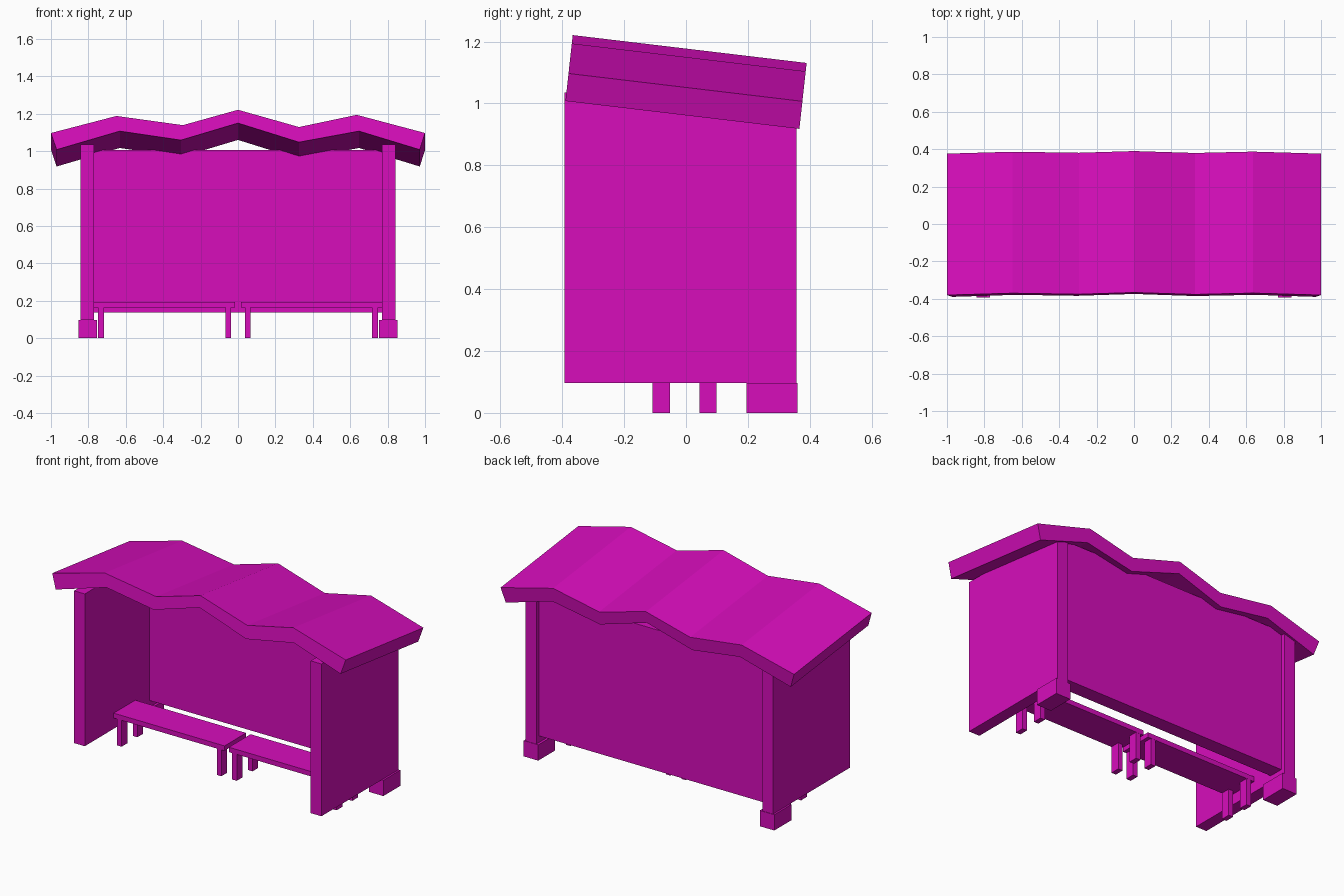
import bpy
import bmesh
from mathutils import Vector

if "Cube" in bpy.data.objects:
    bpy.data.objects.remove(bpy.data.objects["Cube"], do_unlink=True)

# One paint colour for the whole shelter
paint = bpy.data.materials.new("magenta_paint")
paint.use_nodes = True
colour = (0.68, 0.004, 0.50, 1.0)
paint.diffuse_color = colour
paint.node_tree.nodes["Principled BSDF"].inputs["Base Color"].default_value = colour


def finish(name, bm):
    bmesh.ops.recalc_face_normals(bm, faces=bm.faces)
    mesh = bpy.data.meshes.new(name)
    bm.to_mesh(mesh)
    bm.free()
    mesh.materials.append(paint)
    obj = bpy.data.objects.new(name, mesh)
    bpy.context.collection.objects.link(obj)
    return obj


def box(name, xs, ys, zs):
    """Box from its ranges along each axis."""
    bm = bmesh.new()
    bmesh.ops.create_cube(bm, size=1)
    for v in bm.verts:
        v.co = Vector([(r[0] + r[1]) / 2 + c * (r[1] - r[0])
                       for c, r in zip(v.co, (xs, ys, zs))])
    return finish(name, bm)


def mirrored(xs, side):
    return sorted(side * x for x in xs)


# Wavy roof slab, tilted down towards the back
def roof():
    top = [(-1, 1.097), (-0.65, 1.188), (-0.295, 1.139), (0, 1.221),
           (0.326, 1.129), (0.635, 1.194), (1, 1.097)]
    under = [(-0.97, 1.008), (-0.632, 1.107), (-0.305, 1.059), (0, 1.15),
             (0.326, 1.048), (0.647, 1.107), (0.972, 1.008)]
    bm = bmesh.new()
    depth = Vector((0, 0.756, -0.09))
    grid = []
    for line in (top, under):
        front = [Vector((x, -0.366 - 0.11 * (1.222 - z), z)) for x, z in line]
        grid.append([(bm.verts.new(p), bm.verts.new(p + depth)) for p in front])
    up, low = grid
    for i in range(len(top) - 1):
        bm.faces.new((up[i][0], up[i + 1][0], up[i + 1][1], up[i][1]))
        bm.faces.new((low[i][0], low[i][1], low[i + 1][1], low[i + 1][0]))
        for end in (0, 1):
            bm.faces.new((up[i][end], low[i][end], low[i + 1][end], up[i + 1][end]))
    for i in (0, -1):
        bm.faces.new((up[i][0], up[i][1], low[i][1], low[i][0]))
    finish("roof", bm)


roof()

# Back wall, raised clear of the ground
box("back_wall", (-0.77, 0.77), (0.24, 0.33), (0.137, 1.005))

for side, label in ((1, "left"), (-1, "right")):
    # Side wall and the foot block under its back end
    box(label + "_side_wall", mirrored((0.77, 0.843), side), (-0.392, 0.357), (0.097, 1.035))
    box(label + "_foot_block", mirrored((0.755, 0.854), side), (0.195, 0.36), (0, 0.097))
    # Bench seat with four legs
    box(label + "_bench_seat", mirrored((0.015, 0.77), side), (-0.11, 0.10), (0.163, 0.193))
    for place, xs in (("inner", (0.037, 0.068)), ("outer", (0.717, 0.748))):
        for end, ys in (("front", (-0.109, -0.052)), ("back", (0.044, 0.099))):
            box(f"{label}_bench_{place}_{end}_leg", mirrored(xs, side), ys, (0, 0.163))
